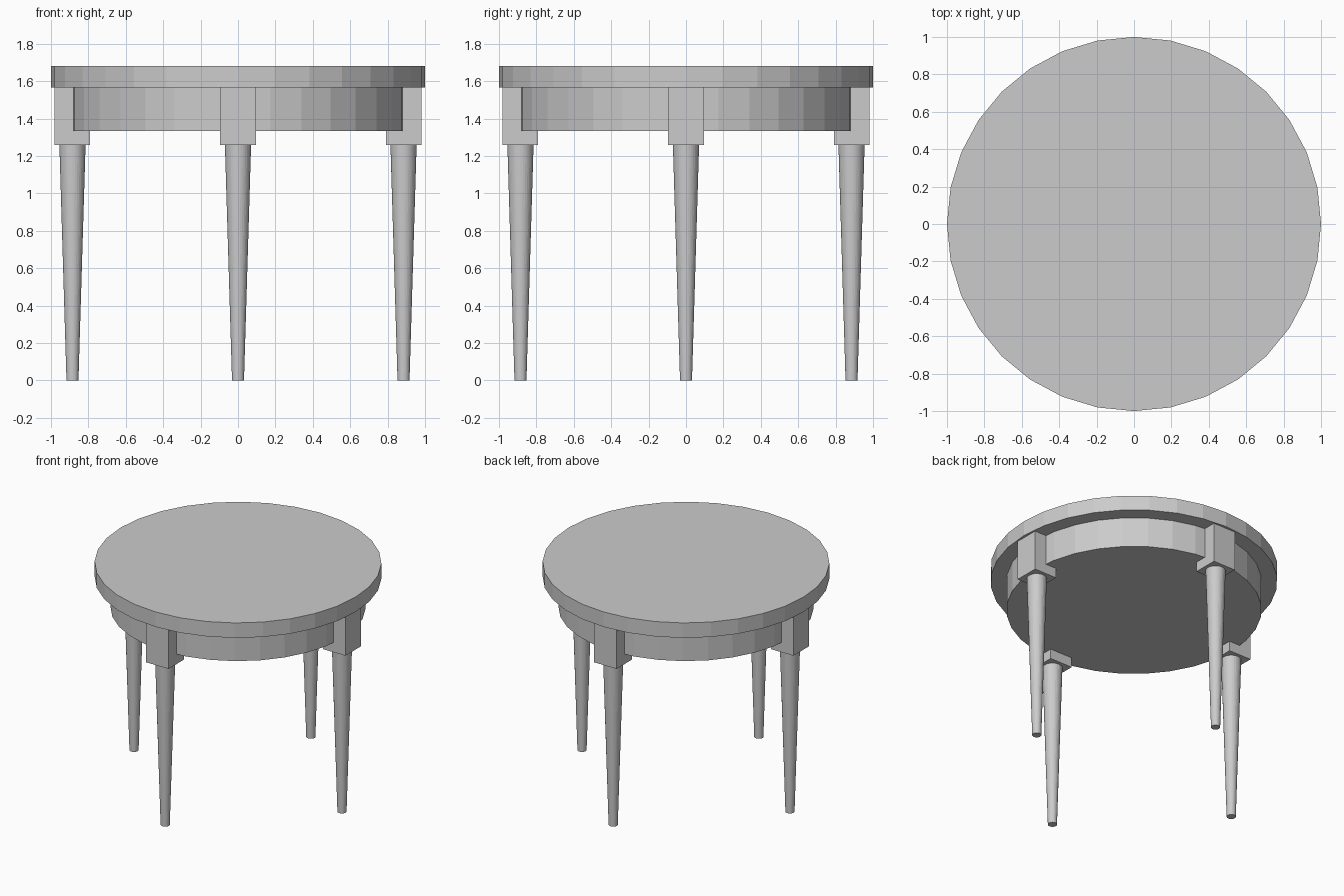
import bpy
import math

default = bpy.data.objects.get("Cube")
if default:
    bpy.data.objects.remove(default, do_unlink=True)

# One plain grey finish for the whole table
grey = bpy.data.materials.new("plain_grey")
grey.use_nodes = True
colour = (0.6, 0.6, 0.6, 1)
grey.diffuse_color = colour
grey.node_tree.nodes["Principled BSDF"].inputs["Base Color"].default_value = colour

TOP_Z, TOP_BASE, APRON_BASE, BLOCK_BASE = 1.68, 1.565, 1.335, 1.26
LEG_OFFSET, BLOCK_WIDTH = 0.885, 0.19


def finish(name):
    part = bpy.context.object
    part.name = name
    part.data.materials.append(grey)
    return part


def round_part(name, r_low, r_high, z_low, z_high, x=0, y=0):
    bpy.ops.mesh.primitive_cone_add(
        vertices=32, radius1=r_low, radius2=r_high, depth=z_high - z_low,
        location=(x, y, (z_low + z_high) / 2))
    return finish(name)


# Round top and the recessed apron below it
round_part("table_top", 1, 1, TOP_BASE, TOP_Z)
round_part("apron", 0.89, 0.89, APRON_BASE, TOP_BASE)

# Square corner blocks with tapered round legs, one on each side
for i, side in enumerate(("left", "back", "right", "front")):
    x = LEG_OFFSET * math.cos(i * math.pi / 2)
    y = LEG_OFFSET * math.sin(i * math.pi / 2)
    bpy.ops.mesh.primitive_cube_add(size=1, location=(x, y, (BLOCK_BASE + TOP_BASE) / 2))
    block = finish(side + "_leg_block")
    block.scale = (BLOCK_WIDTH, BLOCK_WIDTH, TOP_BASE - BLOCK_BASE)
    round_part(side + "_leg", 0.032, 0.07, 0, BLOCK_BASE, x, y)
